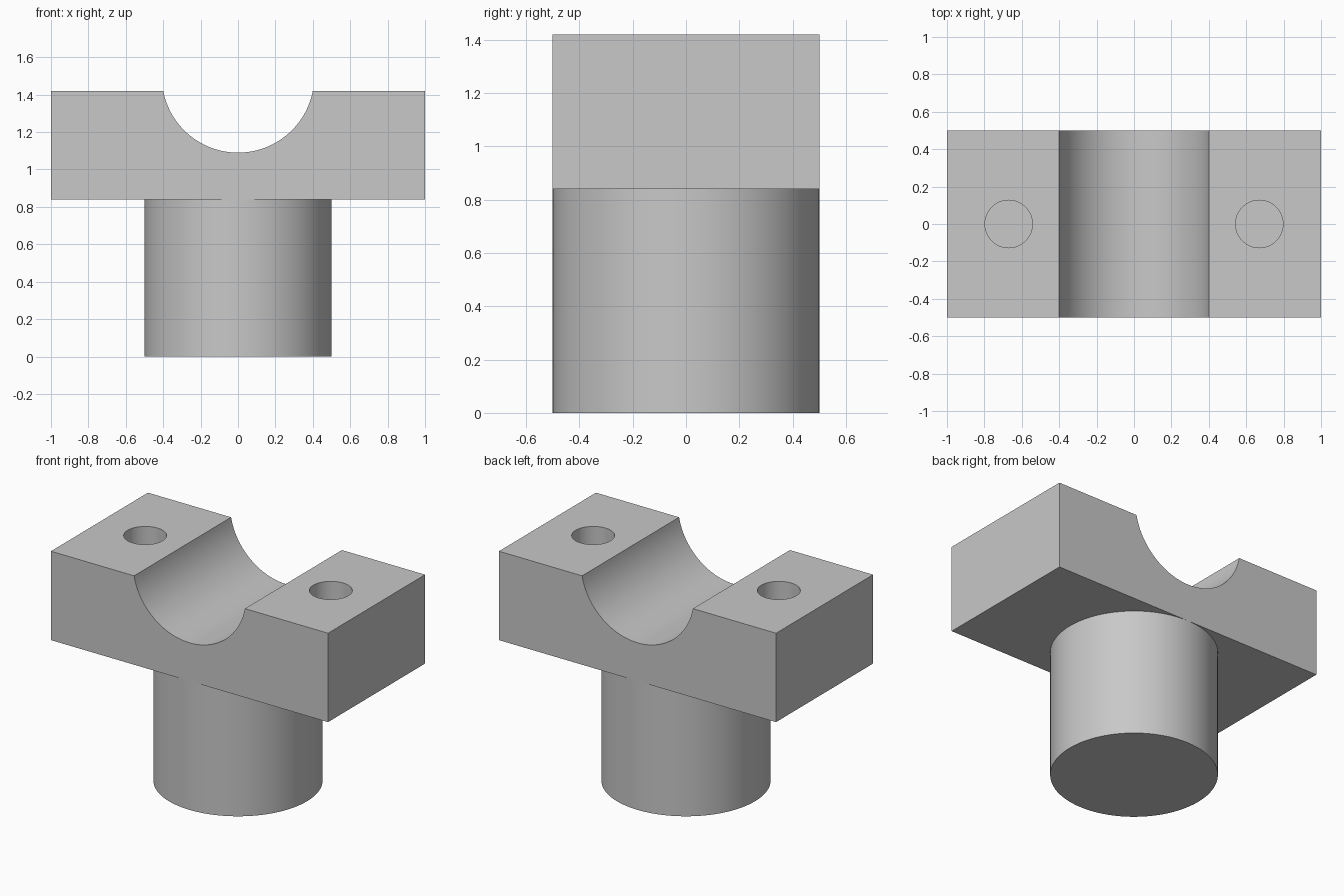
import bpy, bmesh, math

cube = bpy.data.objects.get("Cube")
if cube:
    bpy.data.objects.remove(cube, do_unlink=True)

BASE, TOP = 0.84, 1.42          # saddle block heights
HALF_CHORD, SAG = 0.40, 0.33    # groove half width and depth
HOLE_X, HOLE_R, HOLE_DEPTH = 0.67, 0.127, 0.4

grey = bpy.data.materials.new("plain grey")
grey.use_nodes = True
colour = (0.58, 0.58, 0.58, 1)
grey.diffuse_color = colour
grey.node_tree.nodes["Principled BSDF"].inputs["Base Color"].default_value = colour


def add_cylinder(name, radius, low, high, x=0, sides=96):
    bpy.ops.mesh.primitive_cylinder_add(vertices=sides, radius=radius, depth=high - low,
                                        location=(x, 0, (low + high) / 2))
    obj = bpy.context.object
    obj.name = name
    obj.data.materials.append(grey)
    return obj


def smooth(obj):
    bpy.ops.object.select_all(action="DESELECT")
    obj.select_set(True)
    bpy.context.view_layer.objects.active = obj
    bpy.ops.object.shade_smooth_by_angle(angle=math.radians(30))


# Round post
post = add_cylinder("post", 0.5, 0, BASE)
smooth(post)

# Saddle block: rectangle with a circular groove, extruded front to back
radius = (HALF_CHORD ** 2 + SAG ** 2) / (2 * SAG)
centre_z = TOP - SAG + radius
sweep = math.asin(HALF_CHORD / radius)
steps = 64
profile = [(-1, TOP), (-1, BASE), (1, BASE), (1, TOP)]
for i in range(steps + 1):
    a = sweep * (1 - 2 * i / steps)
    profile.append((radius * math.sin(a), centre_z - radius * math.cos(a)))

bm = bmesh.new()
face = bm.faces.new([bm.verts.new((x, -0.5, z)) for x, z in profile])
moved = bmesh.ops.extrude_face_region(bm, geom=[face])["geom"]
bmesh.ops.translate(bm, vec=(0, 1, 0),
                    verts=[g for g in moved if isinstance(g, bmesh.types.BMVert)])
bmesh.ops.recalc_face_normals(bm, faces=bm.faces)
mesh = bpy.data.meshes.new("saddle_block")
bm.to_mesh(mesh)
bm.free()
mesh.materials.append(grey)
block = bpy.data.objects.new("saddle_block", mesh)
bpy.context.collection.objects.link(block)

# Blind bolt holes on both sides of the groove
for side, sign in (("left", 1), ("right", -1)):
    cutter = add_cylinder(side + "_hole_cutter", HOLE_R, TOP - HOLE_DEPTH, TOP + 0.1,
                          sign * HOLE_X, 64)
    cut = block.modifiers.new(side + "_hole", "BOOLEAN")
    cut.operation = "DIFFERENCE"
    cut.solver = "EXACT"
    cut.object = cutter
    bpy.ops.object.select_all(action="DESELECT")
    block.select_set(True)
    bpy.context.view_layer.objects.active = block
    bpy.ops.object.modifier_apply(modifier=cut.name)
    bpy.data.objects.remove(cutter, do_unlink=True)
smooth(block)
